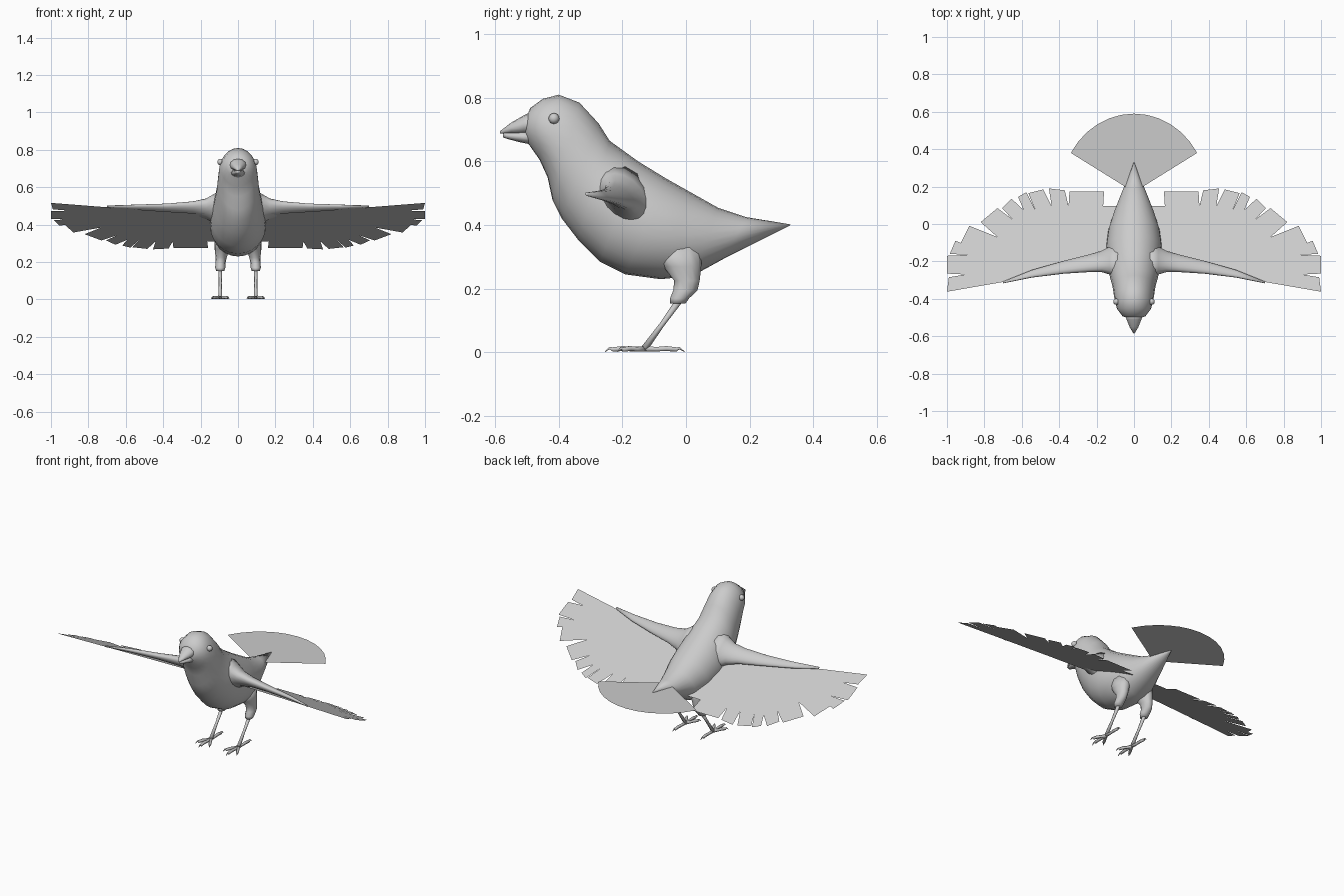
import bpy, bmesh
from math import sin, cos, pi, radians
from mathutils import Vector as V

if "Cube" in bpy.data.objects:
    bpy.data.objects.remove(bpy.data.objects["Cube"])


def finish(name, bm, smooth=True):
    bmesh.ops.recalc_face_normals(bm, faces=bm.faces)
    me = bpy.data.meshes.new(name)
    bm.to_mesh(me)
    bm.free()
    if smooth:
        me.shade_smooth()
    ob = bpy.data.objects.new(name, me)
    bpy.context.collection.objects.link(ob)
    return ob


def add_loft(bm, rings, n=16):
    """rings: (centre, half axis u, half axis v)"""
    loops = [[bm.verts.new(V(c) + V(u) * cos(2 * pi * i / n) + V(v) * sin(2 * pi * i / n))
              for i in range(n)] for c, u, v in rings]
    for a, b in zip(loops, loops[1:]):
        for i in range(n):
            j = (i + 1) % n
            bm.faces.new((a[i], a[j], b[j], b[i]))
    bm.faces.new(loops[0])
    bm.faces.new(loops[-1])


def loft(name, rings, n=16):
    bm = bmesh.new()
    add_loft(bm, rings, n)
    return finish(name, bm)


def add_tube(bm, path, n=8):
    """path: (point, radius), rings square to the path"""
    rings = []
    for k, (p, r) in enumerate(path):
        d = V(path[min(k + 1, len(path) - 1)][0]) - V(path[max(k - 1, 0)][0])
        u = d.cross(V((0, 0, 1))).normalized()
        rings.append((p, u * r, d.normalized().cross(u) * r))
    add_loft(bm, rings, n)


def profile_loft(name, sections, n=24):
    """sections: top y, z, bottom y, z, half width"""
    rings = []
    for ty, tz, by, bz, w in sections:
        rings.append(((0, (ty + by) / 2, (tz + bz) / 2), (w, 0, 0),
                      (0, (ty - by) / 2, (tz - bz) / 2)))
    return loft(name, rings, n)


# Body and head
profile_loft("body", [
    (-.505, .73, -.505, .68, .03), (-.49, .768, -.495, .655, .062),
    (-.45, .797, -.46, .605, .09), (-.40, .81, -.435, .55, .102),
    (-.335, .785, -.42, .48, .108), (-.275, .72, -.39, .42, .115),
    (-.24, .665, -.34, .355, .127), (-.15, .60, -.27, .285, .145),
    (-.06, .545, -.19, .245, .15), (.02, .50, -.08, .23, .137),
    (.10, .455, .02, .24, .108), (.19, .425, .12, .295, .07),
    (.33, .402, .325, .398, .002)])

# Beak halves
profile_loft("upper_beak", [(-.48, .76, -.48, .685, .05), (-.51, .745, -.51, .686, .04),
                            (-.55, .722, -.55, .688, .024), (-.585, .695, -.585, .688, .003)], 12)
profile_loft("lower_beak", [(-.48, .70, -.48, .652, .042), (-.52, .695, -.52, .66, .03),
                            (-.565, .69, -.565, .672, .014), (-.575, .69, -.575, .676, .004)], 12)

# Tail fan, a flat sector
bm = bmesh.new()
arc = [(0, .17, .4)] + [(.39 * cos(radians(a)), .17 + .42 * sin(radians(a)), .4)
                        for a in range(30, 151, 10)]
bm.faces.new([bm.verts.new(p) for p in arc])
finish("tail_fan", bm, False)

# Feather outline of one wing in top view
OUTLINE = [(.08, -.22), (.4, -.262), (.7, -.31), (1.0, -.362), (.99, -.285), (.90, -.27),
           (1.0, -.265), (1.0, -.17), (.88, -.165), (.975, -.155), (.98, -.12), (.955, -.10),
           (.93, -.115), (.80, -.065), (.93, -.11), (.88, -.01), (.73, -.07), (.82, .01),
           (.73, .085), (.65, .025), (.705, .085), (.655, .135), (.59, .075), (.62, .145),
           (.575, .17), (.53, .08), (.565, .165), (.485, .185), (.44, .095), (.455, .19),
           (.37, .18), (.35, .095), (.345, .175), (.16, .175), (.165, .095), (.08, .095)]
OUTLINE = OUTLINE[:9] + [(.985, -.16), (.955, -.09), (.86, -.125)] + OUTLINE[14:]


def wing_z(y):
    return .52 - .45 * (y + .37)


for s, side in ((-1, "left"), (1, "right")):
    # Wing sheet
    bm = bmesh.new()
    f = bm.faces.new([bm.verts.new((s * x, y, wing_z(y))) for x, y in OUTLINE])
    f.normal_update()
    if f.normal.z < 0:
        f.normal_flip()
    bmesh.ops.triangulate(bm, faces=[f])
    finish(side + "_wing_feathers", bm, False)

    # Wing arm
    arm = [(.07, -.19, .485, .11, .11), (.13, -.195, .485, .075, .072), (.17, -.2, .485, .058, .05),
           (.24, -.21, .487, .047, .033), (.38, -.232, .488, .034, .021),
           (.55, -.267, .492, .02, .013), (.70, -.312, .497, .005, .005)]
    loft(side + "_wing_arm", [((s * x, y, z), (0, a, -.4 * a), (0, 0, b))
                              for x, y, z, a, b in arm])

    # Eye
    bm = bmesh.new()
    bmesh.ops.create_uvsphere(bm, u_segments=12, v_segments=8, radius=.017)
    bmesh.ops.translate(bm, verts=bm.verts, vec=(s * .094, -.415, .735))
    finish(side + "_eye", bm)

    # Feathered thigh
    thigh = [(.075, -.03, .33, .05, .08), (.085, -.012, .27, .04, .06), (.09, .003, .225, .03, .04),
             (.094, -.002, .195, .027, .038), (.095, -.02, .17, .027, .03),
             (.095, -.026, .153, .022, .024)]
    loft(side + "_thigh", [((s * x, y, z), (a, 0, 0), (0, b, 0)) for x, y, z, a, b in thigh], 12)

    # Shank
    bm = bmesh.new()
    add_tube(bm, [((s * .095, -.02, .165), .011), ((s * .095, -.075, .088), .008),
                  ((s * .095, -.132, .01), .011)])
    finish(side + "_shank", bm)

    # Toes with claws
    bm = bmesh.new()
    heel = V((s * .095, -.13, .011))
    for x, y in ((.095, -.255), (.047, -.215), (.143, -.215), (.097, -.005)):
        tip = V((s * x, y, .002))
        path = [(heel, .010)]
        for t, z, r in ((.3, .010, .008), (.55, .012, .009), (.8, .009, .008), (.88, .013, .004)):
            p = heel.lerp(tip, t)
            path.append((V((p.x, p.y, z)), r))
        path.append((tip, .001))
        add_tube(bm, path, 6)
    finish(side + "_toes", bm)
